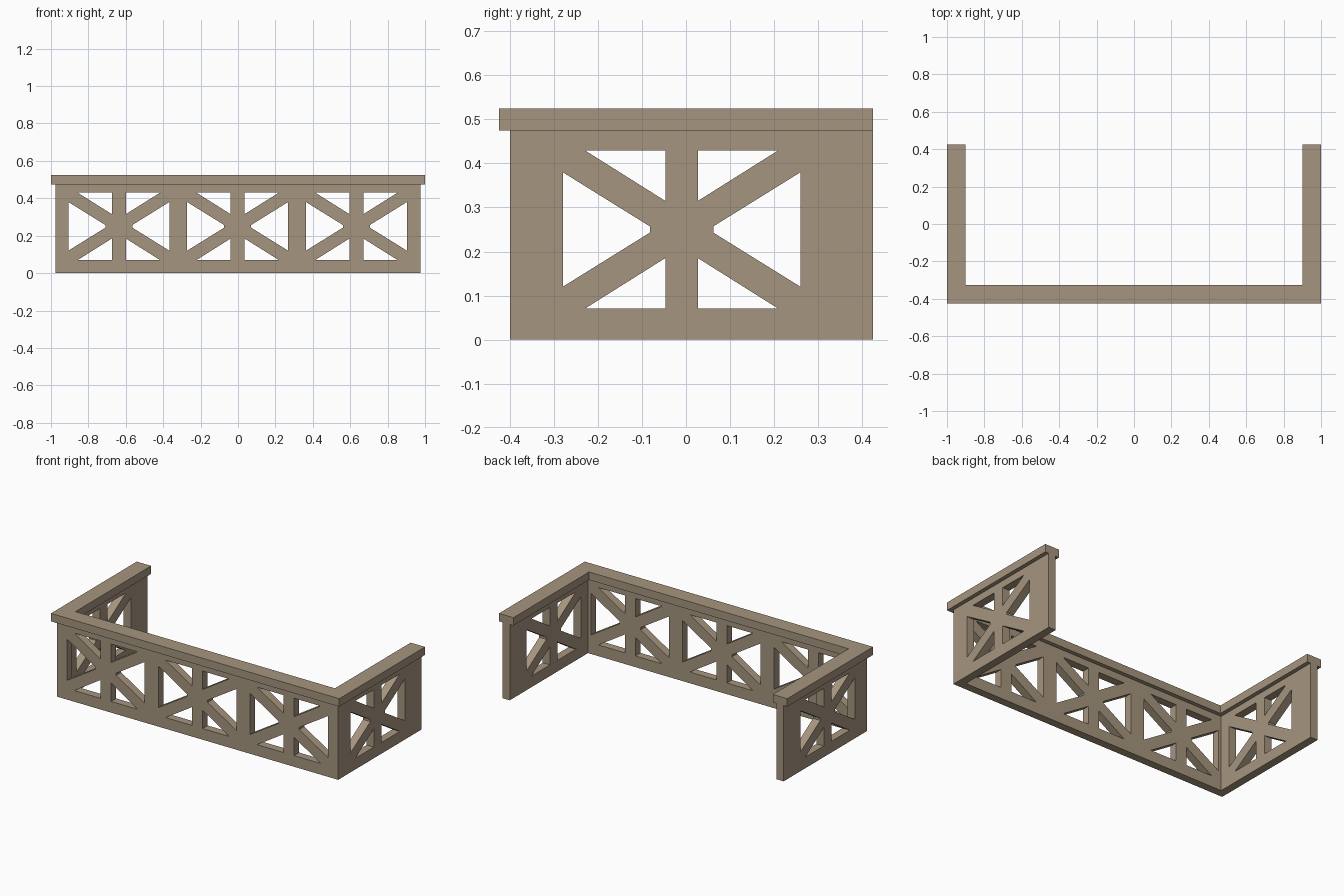
import bpy
from math import radians

if "Cube" in bpy.data.objects:
    bpy.data.objects.remove(bpy.data.objects["Cube"])

mat = bpy.data.materials.new("tan_wood")
mat.diffuse_color = (0.38, 0.30, 0.21, 1)
mat.use_nodes = True
mat.node_tree.nodes["Principled BSDF"].inputs["Base Color"].default_value = mat.diffuse_color


def plate(name, outlines, thickness, loc, rot):
    """Extruded flat shape; outlines after the first are holes."""
    cu = bpy.data.curves.new(name, 'CURVE')
    cu.dimensions = '2D'
    cu.fill_mode = 'BOTH'
    cu.extrude = thickness / 2
    for pts in outlines:
        sp = cu.splines.new('POLY')
        sp.points.add(len(pts) - 1)
        for p, (x, y) in zip(sp.points, pts):
            p.co = (x, y, 0, 1)
        sp.use_cyclic_u = True
        sp.use_smooth = False
    tmp = bpy.data.objects.new(name + "_curve", cu)
    bpy.context.collection.objects.link(tmp)
    dg = bpy.context.evaluated_depsgraph_get()
    me = bpy.data.meshes.new_from_object(tmp.evaluated_get(dg))
    bpy.data.objects.remove(tmp)
    me.name = name
    me.materials.clear()
    me.materials.append(mat)
    for f in me.polygons:
        f.use_smooth = False
        f.material_index = 0
    ob = bpy.data.objects.new(name, me)
    ob.location = loc
    ob.rotation_euler = [radians(a) for a in rot]
    bpy.context.collection.objects.link(ob)
    return ob


def rect(x0, x1, y0, y1):
    return [(x0, y0), (x1, y0), (x1, y1), (x0, y1)]


def bay(c):
    """Six openings left between a post and two crossing braces."""
    holes = []
    side = [(0.27, 0.13), (0.072, 0.007), (0.072, -0.007), (0.27, -0.13)]
    corner = [(0.037, 0.18), (0.22, 0.18), (0.037, 0.065)]
    for sx in (-1, 1):
        holes.append([(c + sx * x, 0.25 + y) for x, y in side])
        for sy in (-1, 1):
            holes.append([(c + sx * x, 0.25 + sy * y) for x, y in corner])
    return holes


# Front panel with three braced bays
front = [rect(-0.975, 0.975, 0, 0.475)]
for c in (-0.637, -0.002, 0.633):
    front += bay(c)
plate("front_panel", front, 0.05, (0, -0.375, 0), (90, 0, 0))

# Side panels with one braced bay each
for name, x in (("left_panel", -0.95), ("right_panel", 0.95)):
    plate(name, [rect(-0.35, 0.425, 0, 0.475)] + bay(-0.01), 0.05,
          (x, 0, 0), (90, 0, 90))

# U-shaped top rail
rail = [(-1, -0.425), (1, -0.425), (1, 0.425), (0.9, 0.425),
        (0.9, -0.325), (-0.9, -0.325), (-0.9, 0.425), (-1, 0.425)]
plate("top_rail", [rail], 0.05, (0, 0, 0.5), (0, 0, 0))
